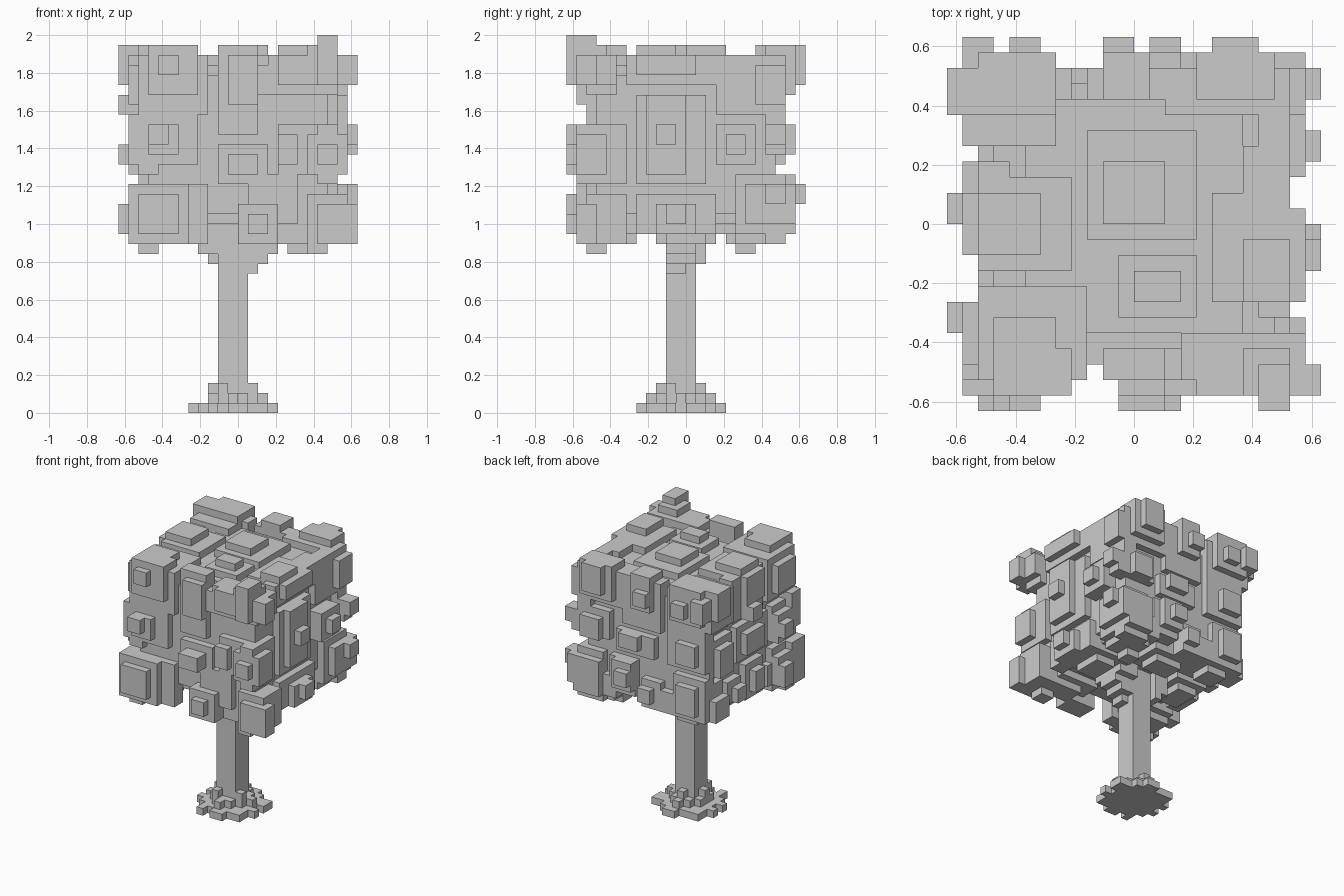
import bpy, bmesh

V = 2 / 38  # voxel size


def fill(cells, x0, y0, z0, x1, y1, z1):
    cells.update((x, y, z) for x in range(x0, x1) for y in range(y0, y1) for z in range(z0, z1))


def plates(cells, axis, inner, specs):
    """Rectangles (a0, b0, a1, b1, depth) raised along an axis from the inner level."""
    for a0, b0, a1, b1, d in specs:
        lo, hi = [a0, b0], [a1, b1]
        lo.insert(axis, min(inner, d))
        hi.insert(axis, max(inner, d))
        fill(cells, *lo, *hi)


def build(name, cells):
    """Turn a voxel set into one skin made of its exposed faces."""
    bm = bmesh.new()
    verts = {}

    def vert(p):
        if p not in verts:
            verts[p] = bm.verts.new([c * V for c in p])
        return verts[p]

    for c in sorted(cells):
        for ax in range(3):
            for s in (0, 1):
                n = list(c)
                n[ax] += 1 if s else -1
                if tuple(n) in cells:
                    continue
                u, w = (ax + 1) % 3, (ax + 2) % 3
                loop = []
                for du, dw in ((0, 0), (1, 0), (1, 1), (0, 1)):
                    p = list(c)
                    p[ax] += s
                    p[u] += du
                    p[w] += dw
                    loop.append(vert(tuple(p)))
                bm.faces.new(loop if s else loop[::-1])
    bmesh.ops.dissolve_limit(bm, angle_limit=0.01, verts=bm.verts[:], edges=bm.edges[:])
    me = bpy.data.meshes.new(name)
    bm.to_mesh(me)
    bm.free()
    ob = bpy.data.objects.new(name, me)
    bpy.context.collection.objects.link(ob)


# Trunk with root flare
trunk = set()
fill(trunk, -2, -2, 0, 1, 1, 20)
for b in [(-4, -3, 3, 2), (-3, -4, 2, 3), (-5, -2, 4, -1), (-5, 0, -3, 1), (-1, -5, 1, 4),
          (-3, -5, -2, 3), (2, 0, 4, 2), (-4, 1, -2, 3), (1, -4, 3, -2)]:
    fill(trunk, b[0], b[1], 0, b[2], b[3], 1)
for b in [(-3, -2, 2, 1), (-2, -3, 1, 2), (-1, -4, 0, 3), (1, -1, 3, 0)]:
    fill(trunk, b[0], b[1], 1, b[2], b[3], 2)
for b in [(-3, -1, 1, 0), (-2, -3, -1, 1), (0, -2, 2, -1), (-1, 0, 0, 2)]:
    fill(trunk, b[0], b[1], 2, b[2], b[3], 3)
build("trunk", trunk)

# Leaf crown: core, then leaf clumps on each side
crown = set()
fill(crown, -9, -9, 20, 9, 9, 34)
fill(crown, -8, -8, 19, 8, 8, 20)

# Front side (x, z rectangles)
plates(crown, 1, -8, [
    (-10, 30, -3, 36, -10), (-9, 32, -4, 37, -11), (-8, 34, -6, 36, -12),
    (-2, 28, 2, 36, -10), (-1, 31, 2, 36, -11), (0, 32, 5, 35, -10),
    (3, 32, 10, 36, -10), (4, 33, 9, 36, -11),
    (-11, 25, -4, 30, -10), (-9, 26, -6, 29, -11), (-9, 27, -7, 29, -12),
    (-2, 23, 3, 27, -10), (-1, 24, 2, 26, -12),
    (4, 24, 10, 29, -10), (4, 25, 6, 28, -11), (7, 24, 11, 28, -11), (8, 25, 10, 27, -12),
    (-11, 17, -3, 23, -10), (-11, 17, -5, 23, -11), (-10, 18, -6, 22, -12),
    (0, 17, 4, 21, -11), (1, 18, 3, 20, -12), (1, 19, 6, 24, -10),
    (7, 17, 11, 22, -10), (8, 18, 11, 21, -11)])

# Back side
plates(crown, 1, 8, [
    (-10, 30, -4, 36, 10), (-10, 32, -5, 36, 11), (-11, 33, -9, 36, 12), (-8, 33, -6, 35, 12),
    (-3, 29, 3, 36, 10), (-2, 32, 1, 37, 11), (-2, 33, 0, 35, 12),
    (3, 31, 10, 36, 10), (4, 32, 9, 36, 11), (5, 33, 8, 37, 12),
    (-10, 25, -4, 30, 10), (-9, 26, -6, 29, 11), (-2, 25, 4, 28, 10), (0, 26, 3, 28, 11),
    (5, 26, 10, 30, 10), (6, 26, 9, 29, 11),
    (-10, 18, -5, 24, 10), (-9, 19, -6, 23, 11),
    (-3, 18, 0, 22, 10), (-2, 19, 0, 21, 11), (1, 19, 5, 24, 10), (1, 20, 4, 24, 11),
    (1, 21, 3, 23, 12), (6, 17, 10, 24, 10), (6, 18, 10, 23, 11)])

# Right side (y, z rectangles)
plates(crown, 0, 8, [
    (-10, 32, -7, 36, 10), (-10, 33, -7, 36, 11), (-11, 33, -9, 36, 12),
    (-6, 33, 2, 36, 10), (-5, 34, 1, 36, 11), (3, 30, 10, 36, 10),
    (7, 31, 10, 35, 11),
    (-11, 23, -6, 29, 10), (-11, 24, -8, 28, 11),
    (-5, 23, 2, 32, 10), (-4, 24, 0, 32, 11), (-3, 27, -1, 29, 12),
    (3, 25, 7, 29, 11), (4, 26, 6, 28, 12), (8, 26, 10, 29, 11), (8, 27, 10, 29, 12),
    (-10, 17, -6, 22, 11), (-11, 17, -9, 21, 12),
    (-5, 18, 3, 22, 10), (-3, 18, 1, 21, 11), (-2, 19, 0, 21, 12),
    (5, 18, 10, 24, 10), (6, 19, 11, 23, 11), (8, 21, 10, 23, 12)])

# Left side
plates(crown, 0, -8, [
    (-10, 30, -4, 36, -10), (-9, 31, -5, 35, -11),
    (-3, 30, 4, 36, -10), (-2, 32, 2, 36, -11), (0, 30, 2, 32, -12),
    (5, 30, 10, 36, -10), (5, 31, 10, 36, -11), (7, 33, 10, 37, -12),
    (-10, 24, -5, 29, -10), (-9, 24, -5, 28, -11), (-7, 25, -5, 27, -12),
    (-4, 24, 3, 29, -10), (-2, 25, 2, 28, -11), (4, 24, 9, 29, -10), (5, 24, 8, 28, -11),
    (-11, 17, -5, 23, -10), (-10, 18, -5, 22, -11), (-7, 18, -5, 21, -12),
    (-3, 18, 1, 23, -10), (-2, 19, 0, 22, -11), (2, 19, 5, 22, -10), (2, 19, 4, 21, -11),
    (6, 18, 10, 23, -10), (6, 18, 9, 21, -11)])

# Top side (x, y rectangles)
plates(crown, 2, 33, [
    (2, 7, 10, 10, 36), (4, 8, 9, 11, 37), (-10, 5, -5, 10, 36), (-10, 7, -5, 11, 37),
    (-3, 8, 1, 10, 36), (-2, 9, 0, 11, 37), (-3, -1, 4, 6, 36), (-2, 0, 2, 4, 37),
    (-10, -3, -4, 3, 36), (-11, -2, -6, 2, 36), (-10, -2, -6, 2, 37),
    (-10, -10, -3, -4, 36), (-9, -10, -5, -6, 37),
    (-1, -6, 4, -2, 36), (0, -5, 3, -3, 37), (-2, -10, 2, -8, 37), (5, -5, 10, 2, 36),
    (7, -5, 10, -1, 37), (7, 2, 10, 5, 36), (3, -10, 10, -7, 36), (7, -11, 10, -8, 37),
    (8, -12, 10, -9, 38)])
fill(crown, -7, -7, 33, 7, 8, 35)

# Underside
plates(crown, 2, 21, [
    (-10, -10, -4, -4, 18), (-10, -9, -5, -5, 17), (-10, -10, -8, -8, 16),
    (-9, -2, -4, 4, 18), (-8, -1, -5, 3, 17), (-9, 5, -3, 10, 18), (-8, 6, -5, 9, 17),
    (-3, 3, 3, 8, 18), (-2, 4, 2, 7, 17), (2, -9, 8, -5, 18), (4, -9, 8, -6, 17),
    (7, -10, 9, -8, 16), (3, -3, 9, 3, 18), (5, -2, 8, 2, 17), (4, 5, 10, 10, 18),
    (5, 5, 9, 9, 17), (5, 5, 7, 7, 16), (1, -3, 4, 2, 17), (1, -2, 4, 1, 16),
    (1, -2, 3, 1, 15), (1, -2, 2, 0, 14), (-4, -2, -2, 2, 16), (-3, -1, -2, 2, 15)])
build("leaf_crown", crown)
